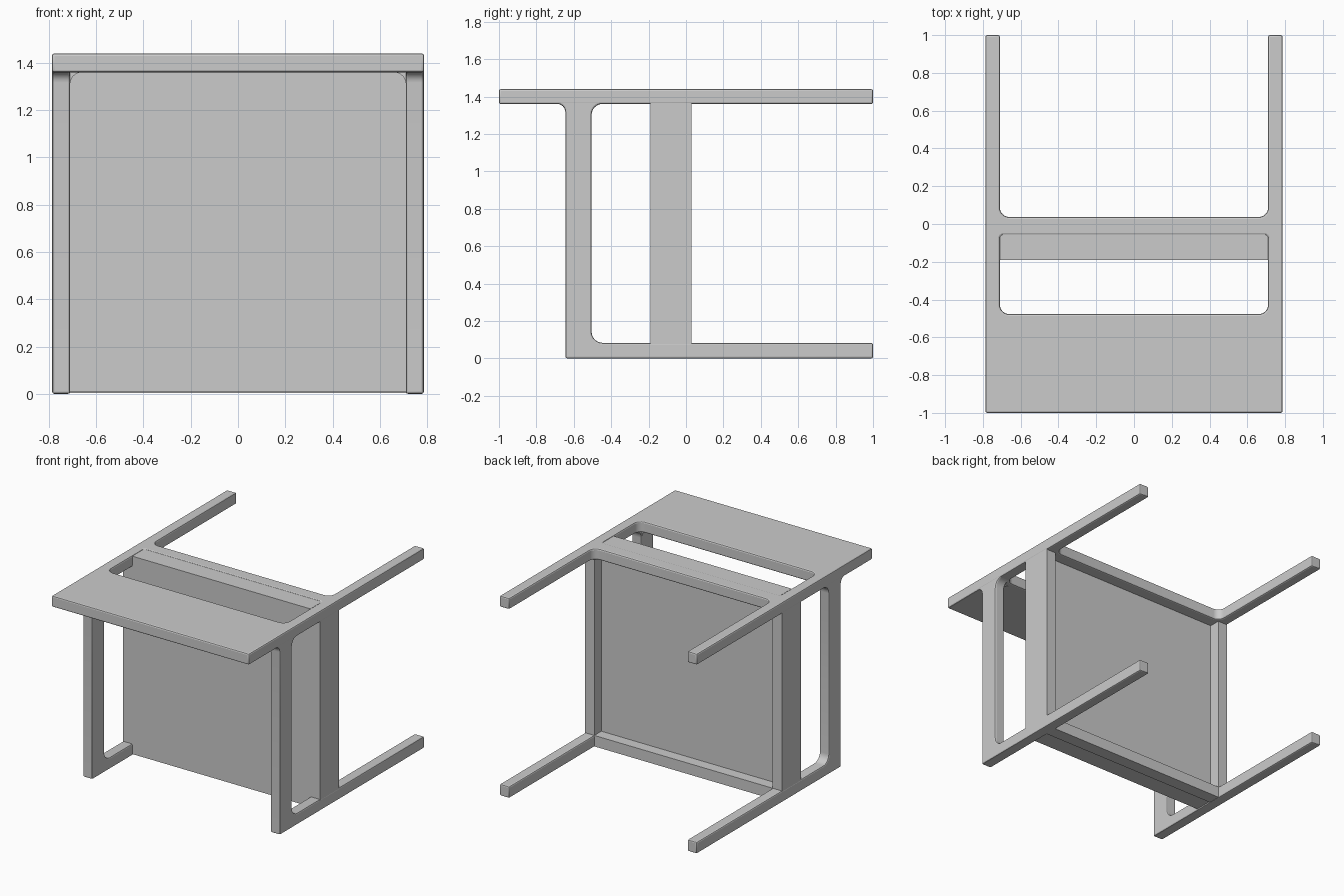
import bpy, bmesh, math
from mathutils import Vector

if "Cube" in bpy.data.objects:
    bpy.data.objects.remove(bpy.data.objects["Cube"])


def outline(pts, seg=6):
    """Points are (a, b) or (a, b, r); r gives the corner a fillet radius."""
    out = []
    n = len(pts)
    for i, p in enumerate(pts):
        c = Vector(p[:2])
        if len(p) == 2:
            out.append(c)
            continue
        r = p[2]
        u = (Vector(pts[i - 1][:2]) - c).normalized()
        v = (Vector(pts[(i + 1) % n][:2]) - c).normalized()
        centre = c + (u + v) * r
        for k in range(seg + 1):
            t = math.pi / 2 * k / seg
            out.append(centre - v * r * math.cos(t) - u * r * math.sin(t))
    return out


def prism(name, pts, axis, lo, hi, mirror=False, bevel=0.01):
    """Extrude a 2D outline along an axis, optionally mirrored across x = 0."""
    place = {'x': lambda a, b, d: (d, a, b),
             'y': lambda a, b, d: (a, d, b),
             'z': lambda a, b, d: (a, b, d)}[axis]
    bm = bmesh.new()
    pts = outline(pts)
    rings = [[bm.verts.new(place(p.x, p.y, d)) for p in pts] for d in (lo, hi)]
    for ring in rings:
        bm.faces.new(ring)
    n = len(pts)
    for i in range(n):
        j = (i + 1) % n
        bm.faces.new((rings[0][i], rings[0][j], rings[1][j], rings[1][i]))
    bmesh.ops.recalc_face_normals(bm, faces=bm.faces[:])
    # open the faces lying on the mirror plane
    if mirror:
        seam = [f for f in bm.faces if all(abs(v.co.x) < 1e-6 for v in f.verts)]
        bmesh.ops.delete(bm, geom=seam, context='FACES')
    me = bpy.data.meshes.new(name)
    bm.to_mesh(me)
    bm.free()
    ob = bpy.data.objects.new(name, me)
    bpy.context.collection.objects.link(ob)
    if mirror:
        ob.modifiers.new("mirror", 'MIRROR').use_clip = True
    if bevel:
        b = ob.modifiers.new("bevel", 'BEVEL')
        b.width, b.segments = bevel, 2
        b.limit_method, b.angle_limit = 'ANGLE', math.radians(40)
    bpy.ops.object.select_all(action='DESELECT')
    ob.select_set(True)
    bpy.context.view_layer.objects.active = ob
    bpy.ops.object.convert(target='MESH')
    bpy.ops.object.shade_smooth_by_angle(angle=math.radians(20))
    return ob


def rect(a0, a1, b0, b1):
    return [(a0, b0), (a1, b0), (a1, b1), (a0, b1)]


W, IN, R = 0.787, 0.71, 0.05

# top frame: front plate, slot, crossbar and two long rear arms
prism("top_frame",
      [(0, -1), (W, -1), (W, 1), (IN, 1), (IN, 0.037, R), (0, 0.037),
       (0, -0.058), (IN, -0.058, 0.02), (IN, -0.477, R), (0, -0.477)],
      'z', 1.36, 1.44, mirror=True)

# side frames: upright leg with a floor rail, filleted into the top
prism("side_frames",
      [(-0.645, 0), (1, 0), (1, 0.083), (-0.505, 0.083, 0.06),
       (-0.505, 1.361, 0.06), (-0.435, 1.361), (-0.435, 1.40), (-0.70, 1.40),
       (-0.70, 1.361), (-0.645, 1.361, 0.045)],
      'x', IN, W - 0.001, mirror=True)

# corner gussets between the legs and the plate underside
prism("leg_gussets",
      [(0.72, 1.30), (IN, 1.30), (IN, 1.36, R), (0.65, 1.36),
       (0.65, 1.37), (0.72, 1.37)],
      'y', -0.635, -0.515, mirror=True, bevel=0)

# cabinet: front panel, side walls and bottom crossbar, open to the back
prism("cabinet_panel", rect(-IN, IN, -0.19, -0.05), 'z', 0.01, 1.436, bevel=0)
prism("cabinet_sides", rect(IN, W - 0.002, -0.19, 0.03), 'z', 0.075, 1.37,
      mirror=True, bevel=0)
prism("bottom_crossbar", rect(-0.72, 0.72, -0.06, 0.03), 'z', 0.004, 0.083, bevel=0)
